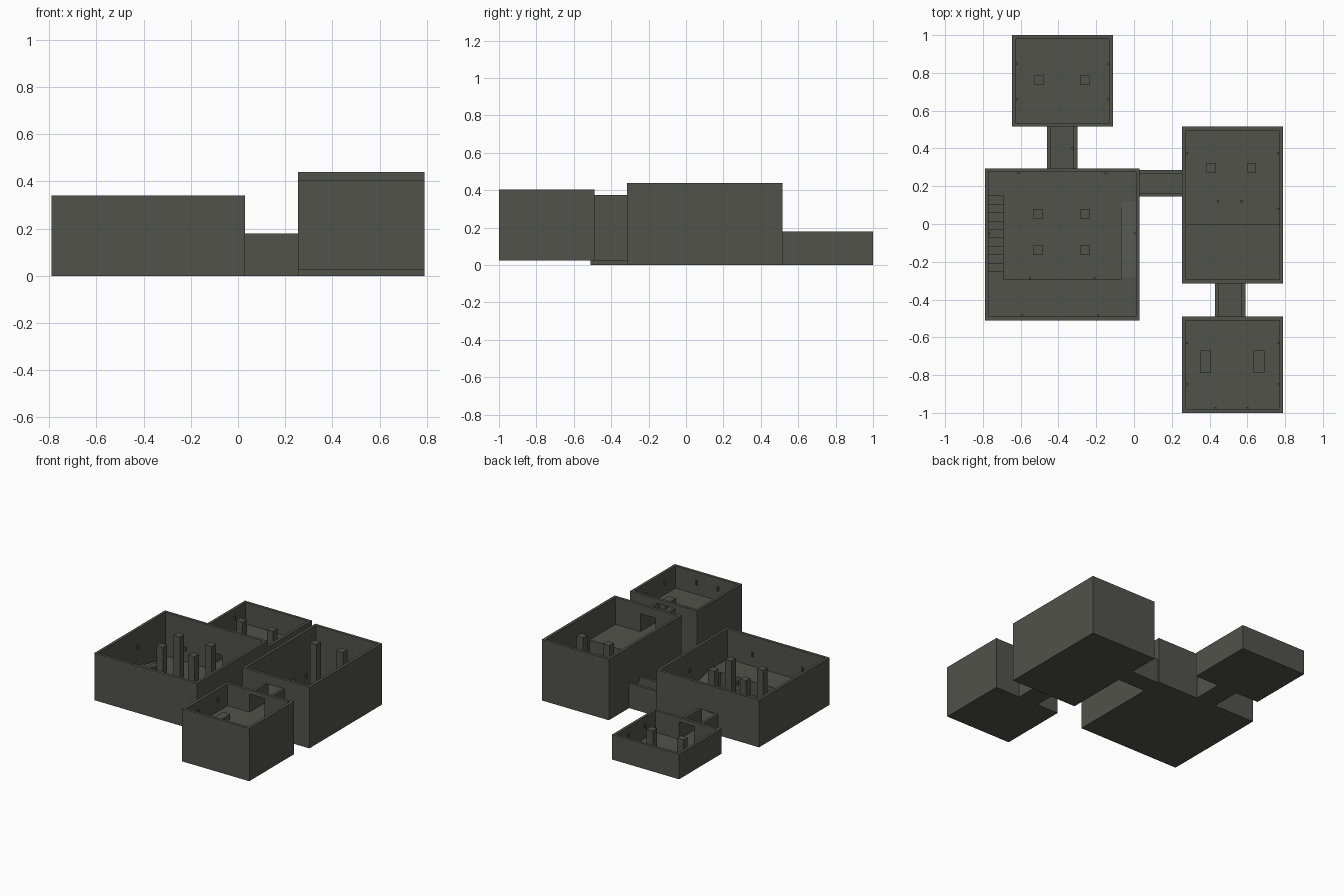
import bpy, bmesh

if "Cube" in bpy.data.objects:
    bpy.data.objects.remove(bpy.data.objects["Cube"])

stone = bpy.data.materials.new("dark stone")
stone.diffuse_color = (0.085, 0.085, 0.072, 1)
stone.use_nodes = True
stone.node_tree.nodes["Principled BSDF"].inputs["Base Color"].default_value = stone.diffuse_color
T = 0.02  # wall thickness


def finish(name, bm):
    bmesh.ops.recalc_face_normals(bm, faces=bm.faces[:])
    me = bpy.data.meshes.new(name)
    bm.to_mesh(me)
    bm.free()
    me.materials.append(stone)
    ob = bpy.data.objects.new(name, me)
    bpy.context.collection.objects.link(ob)
    return ob


def add_box(bm, x0, x1, y0, y1, z0, z1):
    vs = bmesh.ops.create_cube(bm, size=1)["verts"]
    for v in vs:
        v.co = (x1 if v.co.x > 0 else x0, y1 if v.co.y > 0 else y0, z1 if v.co.z > 0 else z0)


def box(name, *b):
    bm = bmesh.new()
    add_box(bm, *b)
    return finish(name, bm)


def room(name, x0, x1, y0, y1, z0, floor, top, doors):
    """Open-topped room; doors maps a side to (start, end, door top)."""
    bm = bmesh.new()
    add_box(bm, x0, x1, y0, y1, z0, floor)
    for side in ("front", "back", "left", "right"):
        along_x = side in ("front", "back")
        a, b = (x0, x1) if along_x else (y0 + T, y1 - T)
        c = {"front": y0, "back": y1 - T, "left": x0, "right": x1 - T}[side]
        spans = [(a, b, floor)]
        if side in doors:
            d0, d1, dtop = doors[side][:3]
            base = doors[side][3] if len(doors[side]) > 3 else floor
            spans = [(a, d0, floor), (d1, b, floor), (d0, d1, dtop)]
            if base > floor:
                spans.append((d0, d1, floor, base))
        for s in spans:
            zt = s[3] if len(s) > 3 else top
            if along_x:
                add_box(bm, s[0], s[1], c, c + T, s[2], zt)
            else:
                add_box(bm, c, c + T, s[0], s[1], s[2], zt)
    return finish(name, bm)


def corridor(name, x0, x1, y0, y1, z0, floor, top, along_y):
    bm = bmesh.new()
    add_box(bm, x0, x1, y0, y1, z0, floor)
    if along_y:
        add_box(bm, x0, x0 + T, y0, y1, floor, top)
        add_box(bm, x1 - T, x1, y0, y1, floor, top)
    else:
        add_box(bm, x0, x1, y0, y0 + T, floor, top)
        add_box(bm, x0, x1, y1 - T, y1, floor, top)
    return finish(name, bm)


LOW, HIGH, MID = 0.025, 0.245, 0.125

# rooms
room("great_hall", -0.79, 0.03, -0.51, 0.295, 0, LOW, 0.34,
     {"back": (-0.44, -0.32, 0.15), "right": (0.165, 0.265, 0.15)})
room("back_room", -0.645, -0.11, 0.515, 1.0, 0, LOW, 0.18,
     {"front": (-0.44, -0.32, 0.15)})
room("tall_room", 0.255, 0.79, -0.315, 0.515, 0, LOW, 0.44,
     {"left": (0.165, 0.265, 0.15), "front": (0.45, 0.57, 0.375, HIGH)})
room("front_room", 0.255, 0.79, -1.0, -0.49, 0.025, HIGH, 0.405,
     {"back": (0.45, 0.57, 0.375)})

# corridors
corridor("back_corridor", -0.46, -0.30, 0.295, 0.515, 0, LOW, 0.15, True)
corridor("middle_corridor", 0.03, 0.255, 0.145, 0.285, 0, LOW, 0.18, False)
corridor("front_corridor", 0.43, 0.59, -0.49, -0.315, 0.025, HIGH, 0.375, True)

# raised floors
box("hall_platform", -0.77, 0.01, -0.49, -0.295, LOW, MID)
box("stair_landing", -0.77, -0.69, -0.295, -0.25, LOW, MID)
box("ramp_landing", -0.07, 0.01, -0.295, -0.28, LOW, MID)
box("tall_room_platform", 0.275, 0.77, -0.295, 0.0, LOW, HIGH)

# stairs climbing toward the front
bm = bmesh.new()
n = 9
step = 0.40 / n
for i in range(n):
    add_box(bm, -0.77, -0.69, 0.15 - (i + 1) * step, 0.15 - i * step,
            LOW, LOW + (MID - LOW) * (i + 1) / (n + 1))
finish("hall_stairs", bm)

# ramp: wedge rising toward the front
bm = bmesh.new()
ends = [[bm.verts.new((x, y, z)) for y, z in ((0.12, LOW), (-0.28, LOW), (-0.28, MID))]
        for x in (-0.07, 0.01)]
bm.faces.new(ends[0])
bm.faces.new(ends[1])
for i in range(3):
    j = (i + 1) % 3
    bm.faces.new((ends[0][i], ends[0][j], ends[1][j], ends[1][i]))
finish("hall_ramp", bm)

# pillars
P = 0.025
for name, xs, ys, top in (("hall_pillar", (-0.51, -0.257), (0.055, -0.14), 0.33),
                          ("back_room_pillar", (-0.503, -0.26), (0.76,), 0.17),
                          ("tall_room_pillar", (0.41, 0.622), (0.297,), 0.43)):
    for x in xs:
        for y in ys:
            box(name, x - P, x + P, y - P, y + P, LOW, top)

# low stone slabs
for x in (0.378, 0.662):
    box("stone_slab", x - 0.029, x + 0.029, -0.79, -0.67, HIGH, HIGH + 0.035)

# wall torches
R = 0.006
torches = [(x, y, 0.12) for x in (-0.62, -0.135) for y in (0.66, 0.85)]
torches += [(-0.61, 0.27, 0.12), (-0.15, 0.27, 0.12), (-0.55, -0.29, 0.085), (-0.21, -0.29, 0.085),
            (-0.766, -0.05, 0.21), (0.006, -0.05, 0.21), (-0.59, -0.485, 0.21), (-0.19, -0.485, 0.21),
            (0.28, 0.375, 0.12), (0.765, 0.375, 0.12), (0.765, 0.08, 0.12), (-0.325, 0.40, 0.10)]
torches += [(x, y, 0.33) for x in (0.28, 0.765) for y in (-0.63, -0.85)]
torches += [(0.43, -0.975, 0.33), (0.60, -0.975, 0.33)]
for x, y, z in torches:
    box("wall_torch", x - R, x + R, y - R, y + R, z - 0.015, z + 0.015)

# slim posts before the raised floor
for x in (0.445, 0.57):
    box("slim_post", x - R, x + R, 0.12 - R, 0.12 + R, LOW, 0.13)
